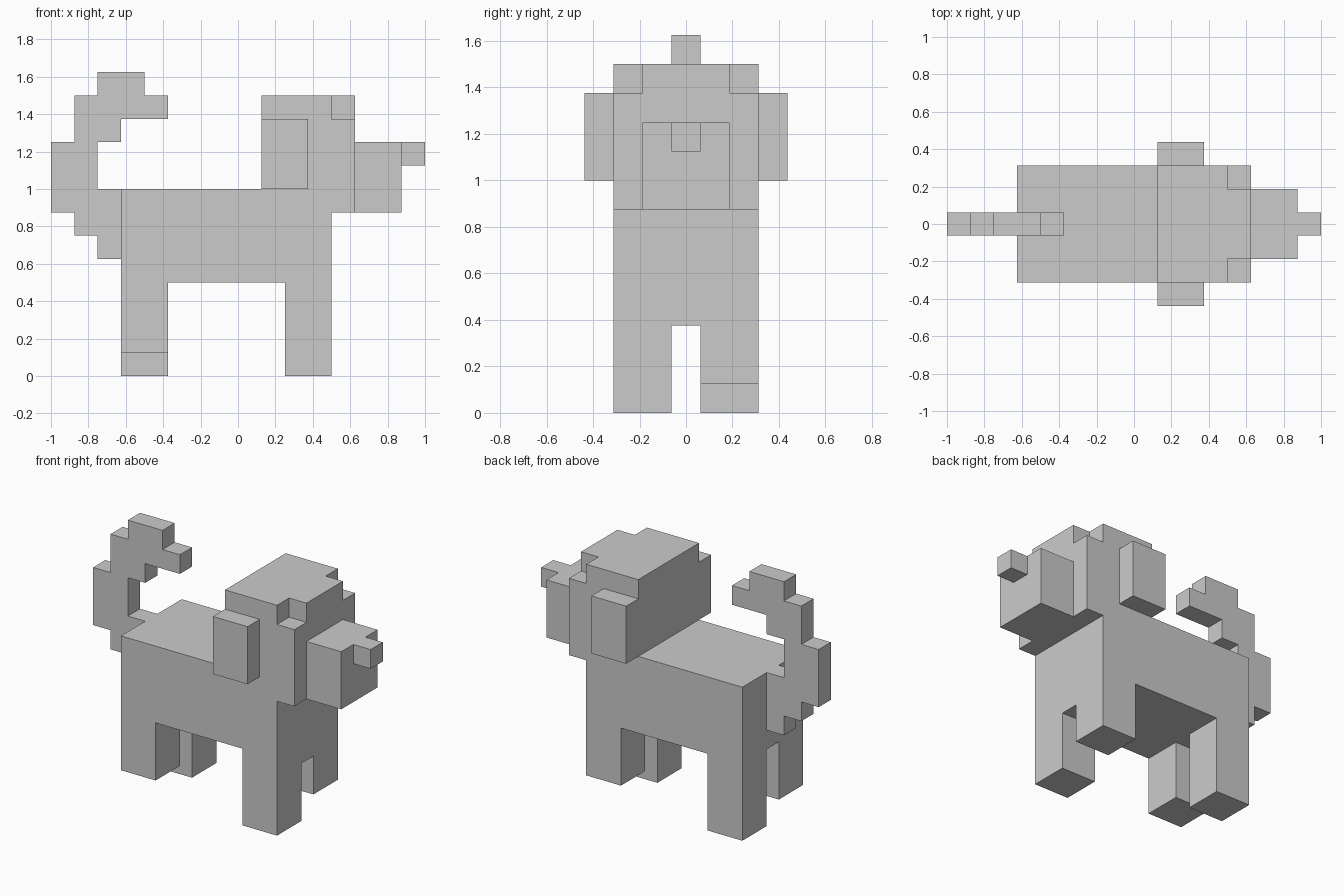
import bpy, bmesh

if "Cube" in bpy.data.objects:
    bpy.data.objects.remove(bpy.data.objects["Cube"])

U = 0.125  # grid step: all coordinates below are in eighths of a unit


def prism(name, profile, lo, hi, axis="Y"):
    """Extrude an outline: axis Y takes (x, z) points, axis Z takes (x, y) points."""
    bm = bmesh.new()

    def place(a, b, h):
        p = (a, h, b) if axis == "Y" else (a, b, h)
        return bm.verts.new([c * U for c in p])

    face = bm.faces.new([place(a, b, lo) for a, b in profile])
    out = bmesh.ops.extrude_face_region(bm, geom=[face])
    step = (hi - lo) * U
    bmesh.ops.translate(bm, verts=[g for g in out["geom"] if isinstance(g, bmesh.types.BMVert)],
                        vec=(0, step, 0) if axis == "Y" else (0, 0, step))
    bmesh.ops.recalc_face_normals(bm, faces=bm.faces)
    mesh = bpy.data.meshes.new(name)
    bm.to_mesh(mesh)
    bm.free()
    obj = bpy.data.objects.new(name, mesh)
    bpy.context.collection.objects.link(obj)
    return obj


def box(name, x, y, z):
    return prism(name, [(x[0], z[0]), (x[1], z[0]), (x[1], z[1]), (x[0], z[1])], *y)


# Torso with a slightly deeper chest
prism("torso", [(-5, 4), (2, 4), (2, 3), (4, 3), (4, 8), (-5, 8)], -2.5, 2.5)

# Legs in a walking pose: one diagonal pair is lifted
right, left = (-2.5, -0.5), (0.5, 2.5)
box("front_leg_right", (2, 4), right, (0, 3))
box("front_leg_left", (2, 4), left, (1, 3))
box("back_leg_right", (-5, -3), right, (1, 4))
box("back_leg_left", (-5, -3), left, (0, 4))

# Head, overhanging the chest, and crown with notched front corners
prism("head", [(1, 8), (4, 8), (4, 7), (5, 7), (5, 11), (1, 11)], -2.5, 2.5)
prism("crown", [(1, -2.5), (4, -2.5), (4, -1.5), (5, -1.5),
                (5, 1.5), (4, 1.5), (4, 2.5), (1, 2.5)], 11, 12, "Z")

# Snout, nose and ears
box("snout", (5, 7), (-1.5, 1.5), (7, 10))
box("nose", (7, 8), (-0.5, 0.5), (9, 10))
box("ear_right", (1, 3), (-3.5, -2.5), (8, 11))
box("ear_left", (1, 3), (2.5, 3.5), (8, 11))

# Stepped, curled tail
prism("tail", [(-5, 5), (-5, 8), (-6, 8), (-6, 10), (-5, 10), (-5, 11), (-3, 11),
               (-3, 12), (-4, 12), (-4, 13), (-6, 13), (-6, 12), (-7, 12),
               (-7, 10), (-8, 10), (-8, 7), (-7, 7), (-7, 6), (-6, 6), (-6, 5)], -0.5, 0.5)
